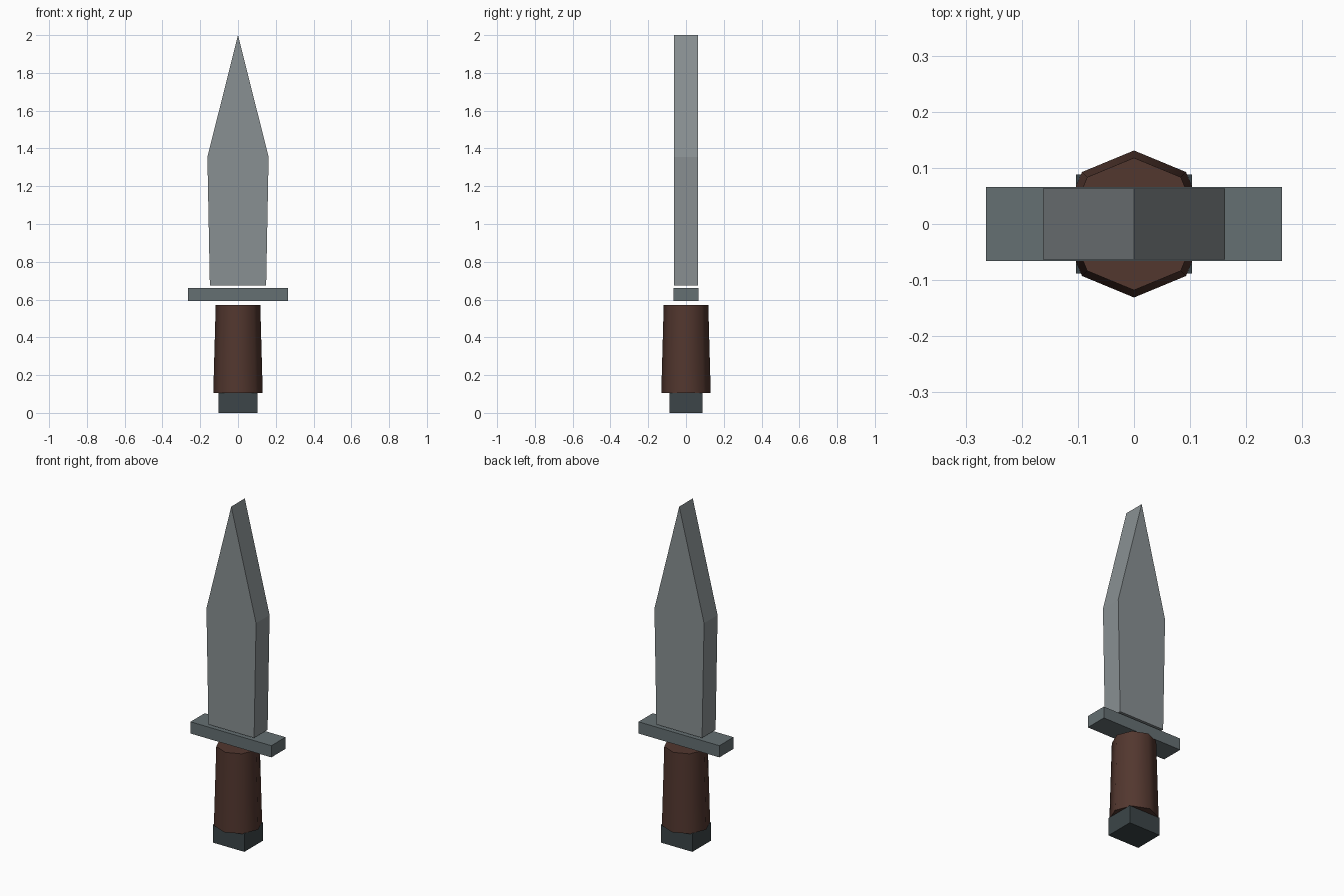
import bpy, bmesh, math

if "Cube" in bpy.data.objects:
    bpy.data.objects.remove(bpy.data.objects["Cube"])


def material(name, rgb):
    m = bpy.data.materials.new(name)
    m.diffuse_color = (*rgb, 1)
    m.use_nodes = True
    m.node_tree.nodes["Principled BSDF"].inputs["Base Color"].default_value = m.diffuse_color
    return m


def finish(name, bm, mat):
    bmesh.ops.recalc_face_normals(bm, faces=bm.faces)
    me = bpy.data.meshes.new(name)
    bm.to_mesh(me)
    bm.free()
    me.materials.append(mat)
    ob = bpy.data.objects.new(name, me)
    bpy.context.collection.objects.link(ob)
    return ob


def box(name, hx, hy, z0, z1, mat):
    bm = bmesh.new()
    bmesh.ops.create_cube(bm, size=1)
    for v in bm.verts:
        v.co = (v.co.x * 2 * hx, v.co.y * 2 * hy, z0 + (v.co.z + 0.5) * (z1 - z0))
    return finish(name, bm, mat)


steel = material("steel", (0.25, 0.28, 0.29))
dark_steel = material("dark_steel", (0.13, 0.16, 0.17))
black_steel = material("black_steel", (0.045, 0.06, 0.065))
wood = material("wood", (0.085, 0.038, 0.028))

# Blade: pointed outline extruded through its thickness
half = [(0.149, 0.675), (0.162, 1.355)]
outline = half + [(0, 2.0)] + [(-x, z) for x, z in reversed(half)]
bm = bmesh.new()
face = bm.faces.new([bm.verts.new((x, -0.063, z)) for x, z in outline])
ext = bmesh.ops.extrude_face_region(bm, geom=[face])
bmesh.ops.translate(bm, vec=(0, 0.126, 0),
                    verts=[g for g in ext["geom"] if isinstance(g, bmesh.types.BMVert)])
finish("blade", bm, steel)

# Cross guard and pommel
box("guard", 0.264, 0.066, 0.592, 0.661, dark_steel)
box("pommel", 0.103, 0.088, 0.0, 0.106, black_steel)

# Grip: tapered octagon with smooth sides, corners on the axes
bm = bmesh.new()
rings = []
for r, z in ((0.131, 0.105), (0.118, 0.571)):
    rings.append([bm.verts.new((r * math.cos(i * math.pi / 4), r * math.sin(i * math.pi / 4), z))
                  for i in range(8)])
for ring in rings:
    bm.faces.new(ring)
for i in range(8):
    j = (i + 1) % 8
    bm.faces.new((rings[0][i], rings[0][j], rings[1][j], rings[1][i]))
grip = finish("grip", bm, wood)
bpy.context.view_layer.objects.active = grip
grip.select_set(True)
bpy.ops.object.shade_smooth_by_angle(angle=math.radians(50))
